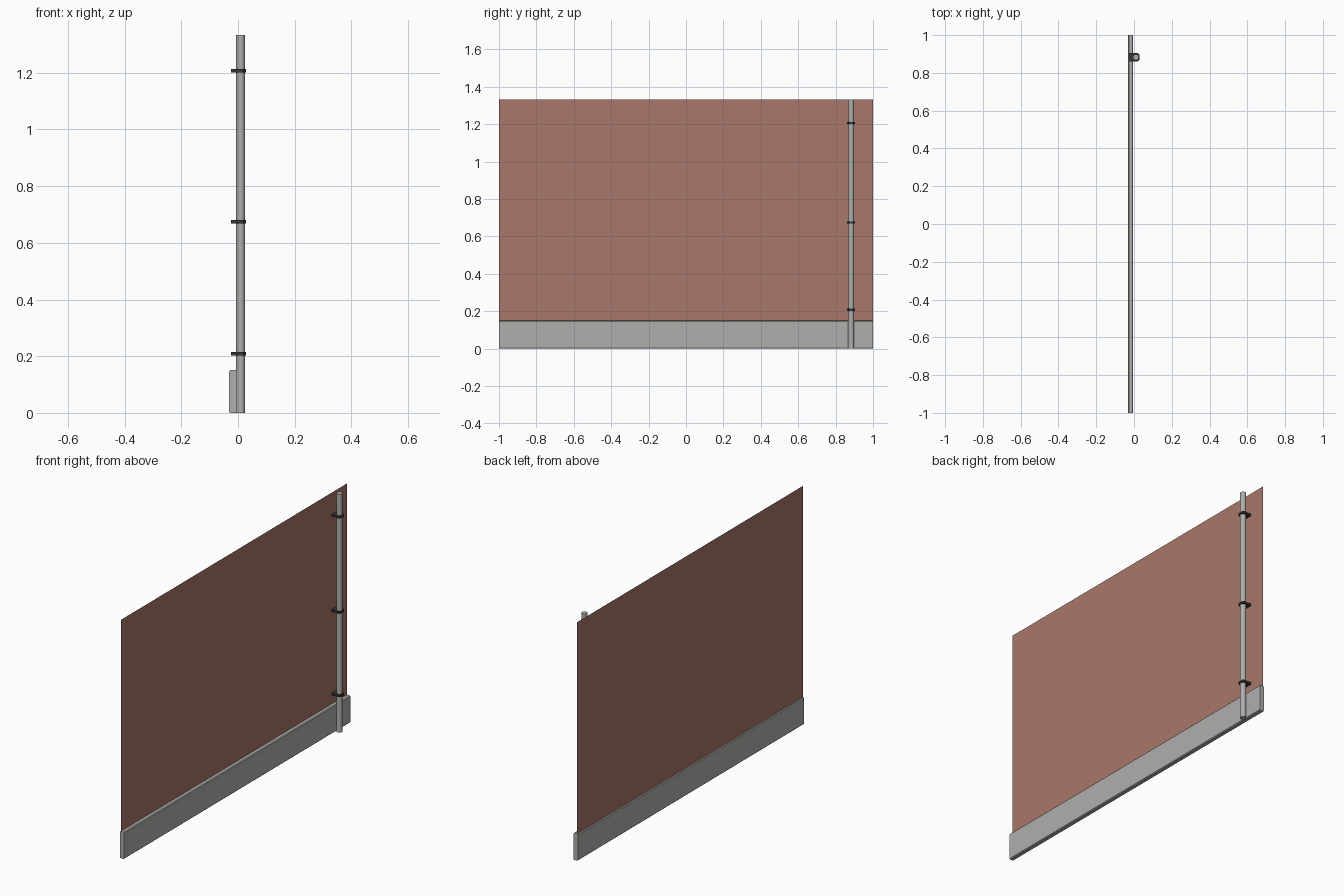
import bpy, bmesh, math
from mathutils import Matrix

if "Cube" in bpy.data.objects:
    bpy.data.objects.remove(bpy.data.objects["Cube"])

def mat(name, rgb):
    m = bpy.data.materials.new(name)
    m.diffuse_color = (*rgb, 1)
    m.use_nodes = True
    m.node_tree.nodes["Principled BSDF"].inputs["Base Color"].default_value = m.diffuse_color
    return m

BRICK = mat("brick_red", (0.40, 0.185, 0.145))
GREY = mat("concrete_grey", (0.43, 0.435, 0.42))
DARK = mat("dark_iron", (0.035, 0.035, 0.035))

H = 1.333            # wall height
PX, PY = 0.0095, 0.883   # pipe axis

def finish(name, bm, material):
    me = bpy.data.meshes.new(name)
    bm.to_mesh(me)
    bm.free()
    me.materials.append(material)
    ob = bpy.data.objects.new(name, me)
    bpy.context.collection.objects.link(ob)
    return ob

def prism(name, profile, to3d, offset, material):
    """Extrude a closed 2D profile along an offset vector."""
    bm = bmesh.new()
    f = bm.faces.new([bm.verts.new(to3d(a, b)) for a, b in profile])
    r = bmesh.ops.extrude_face_region(bm, geom=[f])
    vs = [v for v in r["geom"] if isinstance(v, bmesh.types.BMVert)]
    bmesh.ops.translate(bm, verts=vs, vec=offset)
    bmesh.ops.recalc_face_normals(bm, faces=bm.faces)
    return finish(name, bm, material)

# thin wall sheet
bm = bmesh.new()
bm.faces.new([bm.verts.new((-0.025, y, z)) for y, z in
              ((-1, 0.01), (1, 0.01), (1, H), (-1, H))])
finish("wall_panel", bm, BRICK)

# plinth along the foot of the wall, with softened long edges
plinth = [(-0.031, 0.004), (-0.027, 0), (-0.008, 0), (-0.004, 0.004),
          (-0.004, 0.146), (-0.008, 0.151), (-0.027, 0.151), (-0.031, 0.146)]
prism("plinth", plinth, lambda x, z: (x, -1, z), (0, 2, 0), GREY)

# drainpipe
bm = bmesh.new()
bmesh.ops.create_cone(bm, cap_ends=True, segments=16, radius1=0.0157, radius2=0.0157,
                      depth=H, matrix=Matrix.Translation((PX, PY, H / 2)))
for f in bm.faces:
    f.smooth = len(f.verts) == 4
for e in bm.edges:
    e.smooth = all(f.smooth for f in e.link_faces)
finish("drainpipe", bm, GREY)

# pipe brackets: chamfered collars reaching back to the wall
x0, x1, w, c = -0.0245, 0.028, 0.0215, 0.008
collar = [(x0, -w), (x1 - c, -w), (x1, -w + c), (x1, w - c), (x1 - c, w), (x0, w)]
for i, z in enumerate((0.208, 0.674, 1.207)):
    prism(f"pipe_bracket_{i + 1}", collar,
          lambda x, y, z=z: (x, PY + y, z - 0.006), (0, 0, 0.012), DARK)
